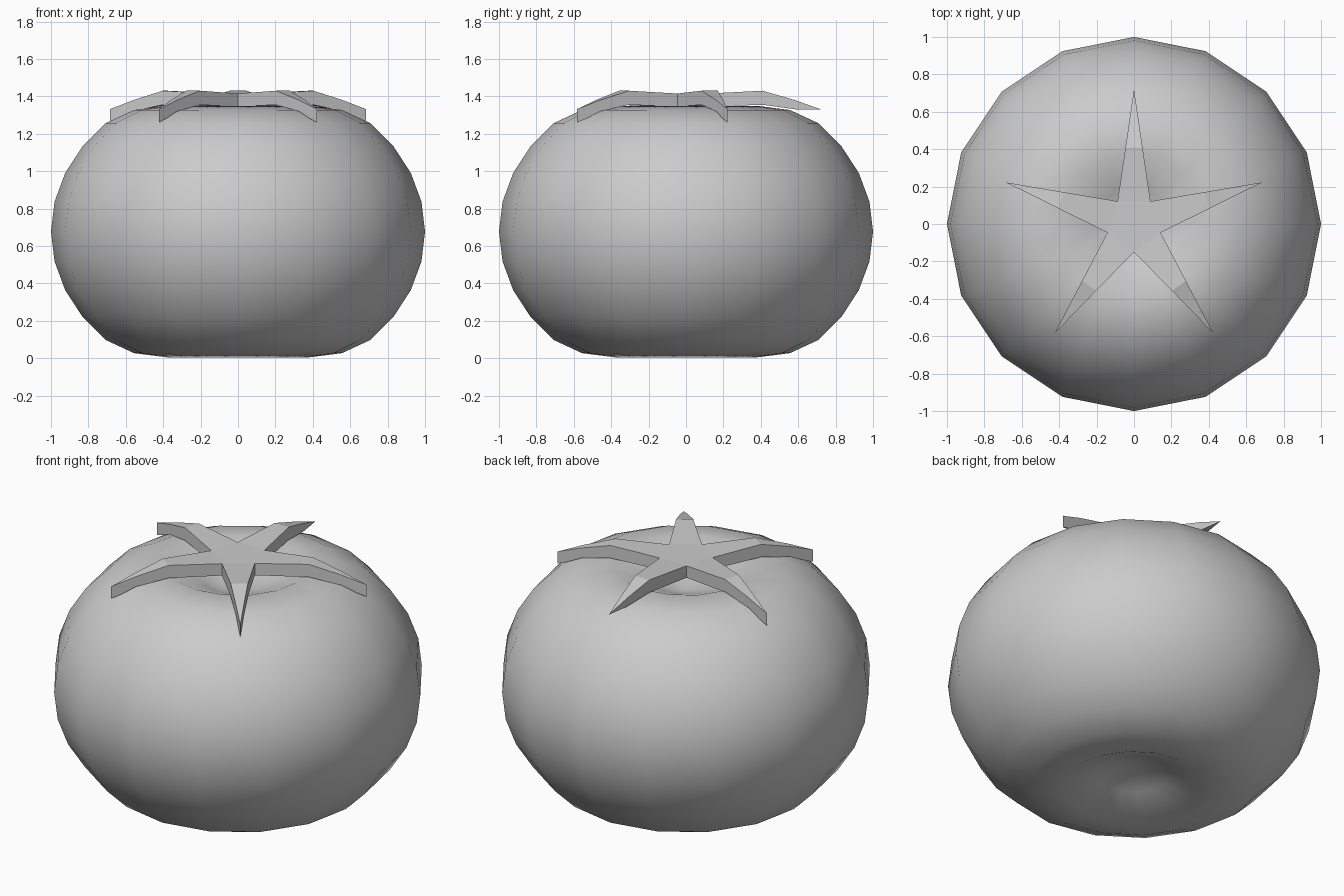
import bpy, bmesh
from math import sin, cos, pi
from mathutils import Vector

cube = bpy.data.objects.get("Cube")
if cube:
    bpy.data.objects.remove(cube, do_unlink=True)

# One plain grey for the whole model
grey = bpy.data.materials.new("plain grey")
grey.use_nodes = True
color = (0.6, 0.6, 0.6, 1)
grey.diffuse_color = color
grey.node_tree.nodes["Principled BSDF"].inputs["Base Color"].default_value = color


def make_object(name, bm):
    bmesh.ops.recalc_face_normals(bm, faces=bm.faces)
    mesh = bpy.data.meshes.new(name)
    bm.to_mesh(mesh)
    bm.free()
    mesh.materials.append(grey)
    obj = bpy.data.objects.new(name, mesh)
    bpy.context.collection.objects.link(obj)
    return obj


# Fruit body: squashed sphere, dimpled at both poles
MID, HEIGHT = 0.677, 0.82
DIMPLE = [(0.1, 0.52), (0.3, 0.59), (0.45, 0.672), (0.6, 0.65)]
bm = bmesh.new()
bmesh.ops.create_uvsphere(bm, u_segments=16, v_segments=16, radius=1)
for v in bm.verts:
    radius = v.co.xy.length
    side = 1 if v.co.z > 0 else -1
    offset = abs(v.co.z) * HEIGHT
    for limit, level in DIMPLE:
        if radius < limit:
            offset = level
            break
    v.co.z = MID + side * offset
for f in bm.faces:
    f.smooth = True
make_object("fruit_body", bm)

# Star-shaped calyx: five pointed leaves bent down over the fruit
INNER, OUTER = 0.15, 0.72
# fraction along the leaf, top height, underside height
SECTIONS = [(0, 1.415, 1.345), (0.48, 1.43, 1.355), (0.77, 1.38, 1.32),
            (0.91, 1.35, 1.28)]
bm = bmesh.new()


def polar(radius, angle):
    return Vector((radius * sin(angle), radius * cos(angle), 0))


def pair(point, top, bottom):
    return [bm.verts.new((point.x, point.y, z)) for z in (top, bottom)]


notches = [pair(polar(INNER, (2 * i + 1) * pi / 5), *SECTIONS[0][1:])
           for i in range(5)]
for i in range(5):
    tip = polar(OUTER, 2 * i * pi / 5)
    tip_pair = pair(tip, 1.332, 1.331 if i == 0 else 1.26)
    rows = [(notches[i - 1], notches[i])]
    for t, top, bottom in SECTIONS[1:]:
        ends = [Vector((n[0].co.x, n[0].co.y, 0)).lerp(tip, t) for n in rows[0]]
        if i == 0:
            bottom = max(bottom, 1.331)
        rows.append(tuple(pair(p, top, bottom) for p in ends))
    for (a, b), (c, d) in zip(rows, rows[1:]):
        bm.faces.new((a[0], b[0], d[0], c[0]))
        bm.faces.new((a[1], c[1], d[1], b[1]))
        bm.faces.new((a[0], c[0], c[1], a[1]))
        bm.faces.new((b[0], b[1], d[1], d[0]))
    a, b = rows[-1]
    bm.faces.new((a[0], b[0], tip_pair[0]))
    bm.faces.new((a[1], tip_pair[1], b[1]))
    bm.faces.new((a[0], tip_pair[0], tip_pair[1], a[1]))
    bm.faces.new((b[0], b[1], tip_pair[1], tip_pair[0]))
bm.faces.new([n[0] for n in notches])
bm.faces.new([n[1] for n in reversed(notches)])
make_object("calyx_star", bm)
